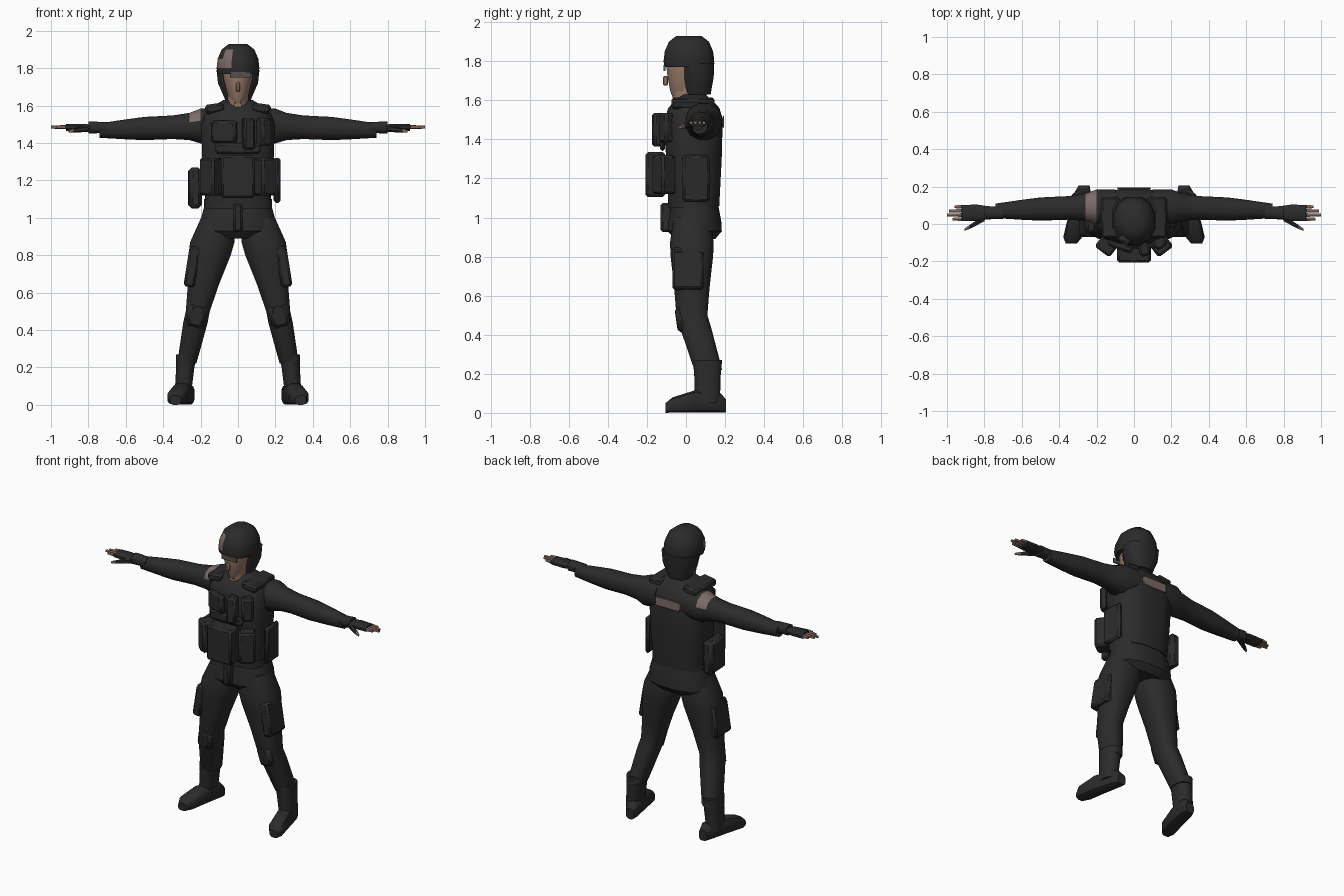
import bpy, bmesh, math
from mathutils import Euler, Matrix, Vector

cube = bpy.data.objects.get("Cube")
if cube:
    bpy.data.objects.remove(cube, do_unlink=True)


def material(name, red, green, blue):
    mat = bpy.data.materials.new(name)
    mat.use_nodes = True
    mat.diffuse_color = (red, green, blue, 1)
    shader = mat.node_tree.nodes["Principled BSDF"]
    shader.inputs["Base Color"].default_value = mat.diffuse_color
    shader.inputs["Roughness"].default_value = 0.9
    return mat


BLACK = material("black_cloth", red=.024, green=.024, blue=.024)
SKIN = material("skin", red=.32, green=.2, blue=.14)
PATCH = material("dusty_patch", red=.2, green=.145, blue=.13)
GREY = material("dark_grey", red=.09, green=.08, blue=.07)


def finish(name, bm, materials, paint=None):
    bmesh.ops.recalc_face_normals(bm, faces=bm.faces)
    if paint:
        for face in bm.faces:
            face.material_index = int(paint(face.calc_center_median()))
    mesh = bpy.data.meshes.new(name)
    bm.to_mesh(mesh)
    bm.free()
    for mat in materials:
        mesh.materials.append(mat)
    part = bpy.data.objects.new(name, mesh)
    bpy.context.collection.objects.link(part)
    bpy.ops.object.select_all(action="DESELECT")
    part.select_set(True)
    bpy.context.view_layer.objects.active = part
    bpy.ops.object.shade_smooth_by_angle(angle=math.radians(38))


def rounded(value, power):
    return math.copysign(abs(value) ** power, value)


def loft(name, rings, side=1, sides=12, power=.8, materials=(BLACK,), paint=None):
    """Skin rings given as (centre, first radius vector, second radius vector)."""
    bm = bmesh.new()
    loops = []
    for centre, across, along in rings:
        loop = []
        for i in range(sides):
            angle = math.tau * (i + .5) / sides
            point = (Vector(centre) + Vector(across) * rounded(math.cos(angle), power)
                     + Vector(along) * rounded(math.sin(angle), power))
            point.x *= side
            loop.append(bm.verts.new(point))
        loops.append(loop)
    for low, high in zip(loops, loops[1:]):
        for i in range(sides):
            j = (i + 1) % sides
            bm.faces.new((low[i], low[j], high[j], high[i]))
    bm.faces.new(loops[0])
    bm.faces.new(loops[-1])
    finish(name, bm, materials, paint)


def column(name, profile, centre, flat=1, extra=0, **style):
    """Upright loft of (height, half width); depth follows from the width."""
    loft(name, [((*centre(z), z), (r, 0, 0), (0, r * flat + extra, 0))
                for z, r in profile], **style)


def limb(name, profile, centre, flat=1, **style):
    """Sideways loft of (reach, half depth) for arms and hands."""
    loft(name, [((x, *centre(x)), (0, r, 0), (0, 0, r * flat))
                for x, r in profile], **style)


def box(name, centre, size, turn=(0, 0, 0), bevel=.012, mat=BLACK):
    bm = bmesh.new()
    bmesh.ops.create_cube(bm, size=1, matrix=Matrix.Diagonal((*size, 1)))
    if bevel:
        bmesh.ops.bevel(bm, geom=bm.edges[:], offset=bevel, segments=1, affect="EDGES")
    spin = Euler([math.radians(angle) for angle in turn]).to_matrix().to_4x4()
    bm.transform(Matrix.Translation(centre) @ spin)
    finish(name, bm, (mat,))


def pouch(name, angle, z, width, height, depth, **style):
    """Box sitting on the vest; the angle runs from the front towards the left."""
    turn = math.radians(angle)
    out = Vector((math.sin(turn), -math.cos(turn), 0))
    centre = Vector((out.x * .195, out.y * .147 + .04, z)) + out * depth / 2
    box(name, centre, (width, depth, height), turn=(0, 0, angle), **style)


def middle(y):
    return lambda z: (0, y)


# Head and headgear
column("face", [(1.61, .035), (1.65, .056), (1.74, .08), (1.8, .085)],
       middle(0), flat=.7, extra=.045, power=1, materials=(SKIN,))
box("nose", (0, -.105, 1.7), (.022, .025, .05), bevel=.006, mat=SKIN)
column("neck", [(1.54, .05), (1.68, .06)], middle(.02), extra=.03, materials=(SKIN,))
column("helmet_sides", [(1.63, .07), (1.72, .11), (1.79, .118)],
       middle(.06), flat=.4, extra=.04)
column("helmet_cap", [(1.77, .113), (1.8, .118), (1.85, .112), (1.9, .09), (1.93, .05)],
       middle(.015), extra=.016, power=.9, materials=(BLACK, PATCH),
       paint=lambda c: -.1 < c.x < -.03 and c.y < -.05 and 1.81 < c.z < 1.89)
box("brow_strip", (.015, -.11, 1.765), (.11, .008, .03), bevel=0, mat=GREY)

# Torso and hips
column("torso", [(1.06, .178), (1.3, .195), (1.5, .202), (1.56, .18), (1.6, .13),
                 (1.63, .08)], middle(.04), flat=.75, power=.7)
column("belt", [(1.05, .187), (1.1, .187)], middle(.035), flat=.68, power=.7)
column("hips", [(.89, .16), (.93, .212), (.98, .208), (1.08, .18)],
       middle(.045), flat=.67)
box("fly_flap", (0, -.1, 1), (.05, .06, .15))

# Vest pouches
pouch("front_pouch", angle=0, z=1.22, width=.18, height=.23, depth=.1)
pouch("chest_pouch", angle=-20, z=1.46, width=.14, height=.12, depth=.04)
pouch("radio", angle=14, z=1.45, width=.06, height=.17, depth=.07)
pouch("chest_pocket", angle=38, z=1.46, width=.07, height=.15, depth=.06)
pouch("chest_flap", angle=0, z=1.37, width=.24, height=.06, depth=.025)
pouch("hip_bag", angle=-88, z=1.16, width=.17, height=.22, depth=.07, bevel=.02)
pouch("side_bag", angle=94, z=1.2, width=.14, height=.24, depth=.03)
pouch("back_patch", angle=180, z=1.49, width=.18, height=.06, depth=.008,
      bevel=.003, mat=PATCH)


# Limb centre lines
def leg_line(z):
    return .32 - .21 * z, .03 + .3 * max(0, .5 - z)


def arm_line(x):
    return .1 - .04 * x, 1.5 - .045 * x


def hand_line(x):
    return .06, 1.483


for side, tag in ((1, "left"), (-1, "right")):
    # Vest strap and side pouch
    pouch(tag + "_belly_pouch", angle=side * 37, z=1.22, width=.1, height=.2, depth=.09)
    box(tag + "_strap", (side * .125, .035, 1.585), (.1, .22, .05), turn=(0, side * 8, 0))

    # Sleeve, with a band on the upper right arm
    limb(tag + "_sleeve", [(.1, .09), (.2, .096), (.26, .075), (.35, .065), (.5, .064),
                           (.6, .055), (.74, .04)], arm_line, side=side, power=.9,
         materials=(BLACK, PATCH), paint=lambda c: -.26 < c.x < -.2 and c.z > 1.52)

    # Gloved hand with bare finger tips
    limb(tag + "_wrist", [(.7, .033), (.8, .037)], hand_line, flat=.9, side=side)
    limb(tag + "_palm", [(.78, .036), (.84, .045), (.92, .043)], hand_line,
         flat=.45, side=side)
    for number, tip in enumerate((.97, 1, .99, .96)):
        limb(f"{tag}_finger_{number}", [(.88, .011), (.925, .011), (tip, .008)],
             lambda x: (.026 + .022 * number, 1.485), side=side, sides=6,
             materials=(BLACK, SKIN), paint=lambda c: abs(c.x) > .93)
    limb(tag + "_thumb", [(.8, .018), (.88, .012), (.905, .007)],
         lambda x: (.49 - .575 * x, 1.59 - .14 * x), side=side, sides=6,
         materials=(BLACK, SKIN), paint=lambda c: abs(c.x) > .885)

    # Trouser leg with cargo pocket and knee pad
    column(tag + "_trouser", [(1, .09), (.87, .122), (.8, .116), (.64, .085), (.5, .066),
                              (.44, .067), (.3, .058), (.22, .052)], leg_line,
           flat=.6, extra=.042, side=side)
    for item, z, height in (("pocket", .73, .2), ("flap", .82, .05)):
        box(f"{tag}_cargo_{item}", (side * (leg_line(z)[0] + .08), .01, z),
            (.06, .16, height), turn=(0, -side * 9, 0))
    box(tag + "_knee_pad", (side * .22, -.015, .48), (.1, .07, .13),
        turn=(8, -side * 12, 0), bevel=.02)

    # Boot
    column(tag + "_boot_shaft", [(.05, .045), (.2, .05), (.27, .057)],
           lambda z: (.3 - .09 * z, .11), extra=.02, side=side)
    loft(tag + "_boot_foot",
         [((.312 - .22 * y, y, top / 2), (width, 0, 0), (0, 0, top / 2))
          for y, width, top in ((.205, .03, .07), (.17, .044, .11), (.04, .05, .115),
                                (-.07, .052, .08), (-.105, .03, .05))],
         side=side, power=.65)
